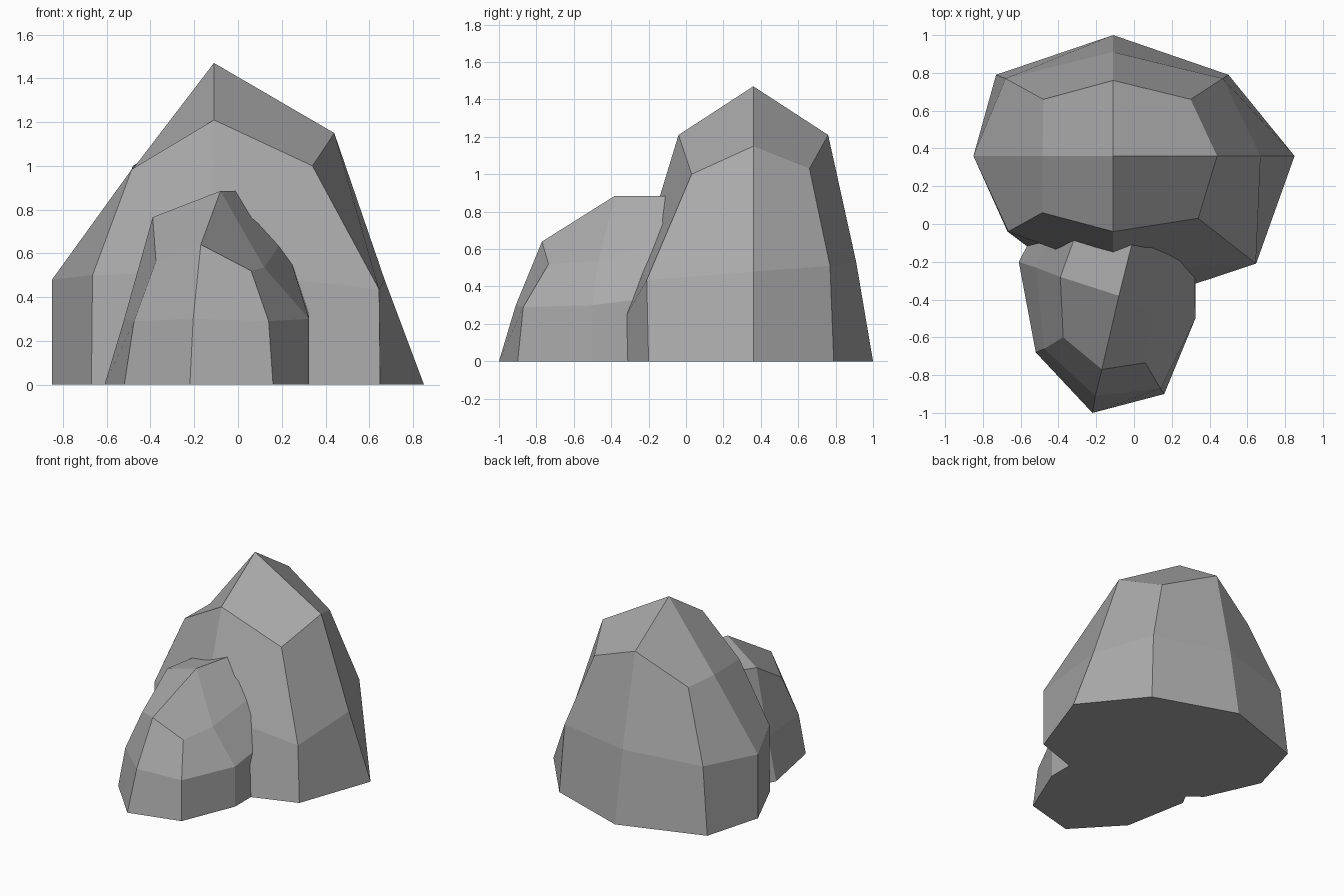
import bpy
import bmesh

# Remove only the default object
default_cube = bpy.data.objects.get("Cube")
if default_cube:
    bpy.data.objects.remove(default_cube, do_unlink=True)


def make_material(name, colour):
    material = bpy.data.materials.new(name)
    material.use_nodes = True
    material.diffuse_color = colour
    shader = next(n for n in material.node_tree.nodes if n.type == 'BSDF_PRINCIPLED')
    shader.inputs["Base Color"].default_value = colour
    shader.inputs["Roughness"].default_value = 0.9
    return material


def make_rock(name, peak, columns, material):
    """Loft a faceted boulder from base, shoulder and crown points around a peak."""
    bm = bmesh.new()
    rings = [[bm.verts.new(column[level]) for column in columns.values()]
             for level in range(3)]
    apex = bm.verts.new(peak)
    count = len(columns)

    # Side bands between neighbouring rings
    for lower, upper in zip(rings, rings[1:]):
        for i in range(count):
            j = (i + 1) % count
            bm.faces.new((lower[i], lower[j], upper[j], upper[i]))

    # Cap: large facets joining alternate crown corners to the peak
    crown = rings[-1]
    for i in range(0, count, 2):
        bm.faces.new((crown[i], crown[i + 1], crown[(i + 2) % count], apex))

    # Flat underside
    bm.faces.new(list(reversed(rings[0])))
    bmesh.ops.recalc_face_normals(bm, faces=bm.faces[:])

    mesh = bpy.data.meshes.new(name)
    bm.to_mesh(mesh)
    bm.free()
    mesh.materials.append(material)
    rock = bpy.data.objects.new(name, mesh)
    bpy.context.collection.objects.link(rock)
    return rock


stone = make_material("stone grey", (0.4, 0.4, 0.4, 1.0))

# Tall boulder at the back
make_rock("large_rock", (-0.11, 0.36, 1.47), {
    "front": ((-0.11, -0.46, 0), (-0.11, -0.25, 0.52), (-0.11, -0.04, 1.21)),
    "front_left": ((0.65, -0.2, 0), (0.645, -0.21, 0.435), (0.34, 0.03, 1.0)),
    "left": ((0.85, 0.36, 0), (0.67, 0.36, 0.48), (0.44, 0.36, 1.15)),
    "back_left": ((0.5, 0.79, 0), (0.47, 0.77, 0.51), (0.3, 0.66, 1.03)),
    "back": ((-0.11, 1.0, 0), (-0.11, 0.91, 0.53), (-0.11, 0.76, 1.21)),
    "back_right": ((-0.73, 0.79, 0), (-0.68, 0.77, 0.5), (-0.48, 0.66, 1.0)),
    "right": ((-0.85, 0.36, 0), (-0.85, 0.36, 0.48), (-0.485, 0.36, 0.98)),
    "front_right": ((-0.67, -0.04, 0), (-0.665, -0.04, 0.5), (-0.485, 0.06, 0.985)),
}, stone)

# Low boulder leaning into the front of the tall one
make_rock("small_rock", (-0.08, -0.38, 0.885), {
    "front": ((-0.22, -1.0, 0), (-0.205, -0.91, 0.3), (-0.17, -0.77, 0.64)),
    "front_left": ((0.16, -0.9, 0), (0.14, -0.87, 0.29), (0.06, -0.735, 0.52)),
    "left": ((0.325, -0.5, 0), (0.325, -0.5, 0.3), (0.12, -0.47, 0.535)),
    "back_left": ((0.325, -0.1, 0), (0.32, -0.1, 0.35), (0.21, -0.05, 0.67)),
    "back": ((0.05, 0.1, 0), (0.05, 0.1, 0.4), (0.03, 0.06, 0.885)),
    "back_right": ((-0.48, 0.05, 0), (-0.4, 0.04, 0.35), (-0.28, 0.02, 0.8)),
    "right": ((-0.61, -0.2, 0), (-0.52, -0.23, 0.3), (-0.39, -0.28, 0.765)),
    "front_right": ((-0.52, -0.68, 0), (-0.475, -0.66, 0.29), (-0.375, -0.6, 0.565)),
}, stone)
